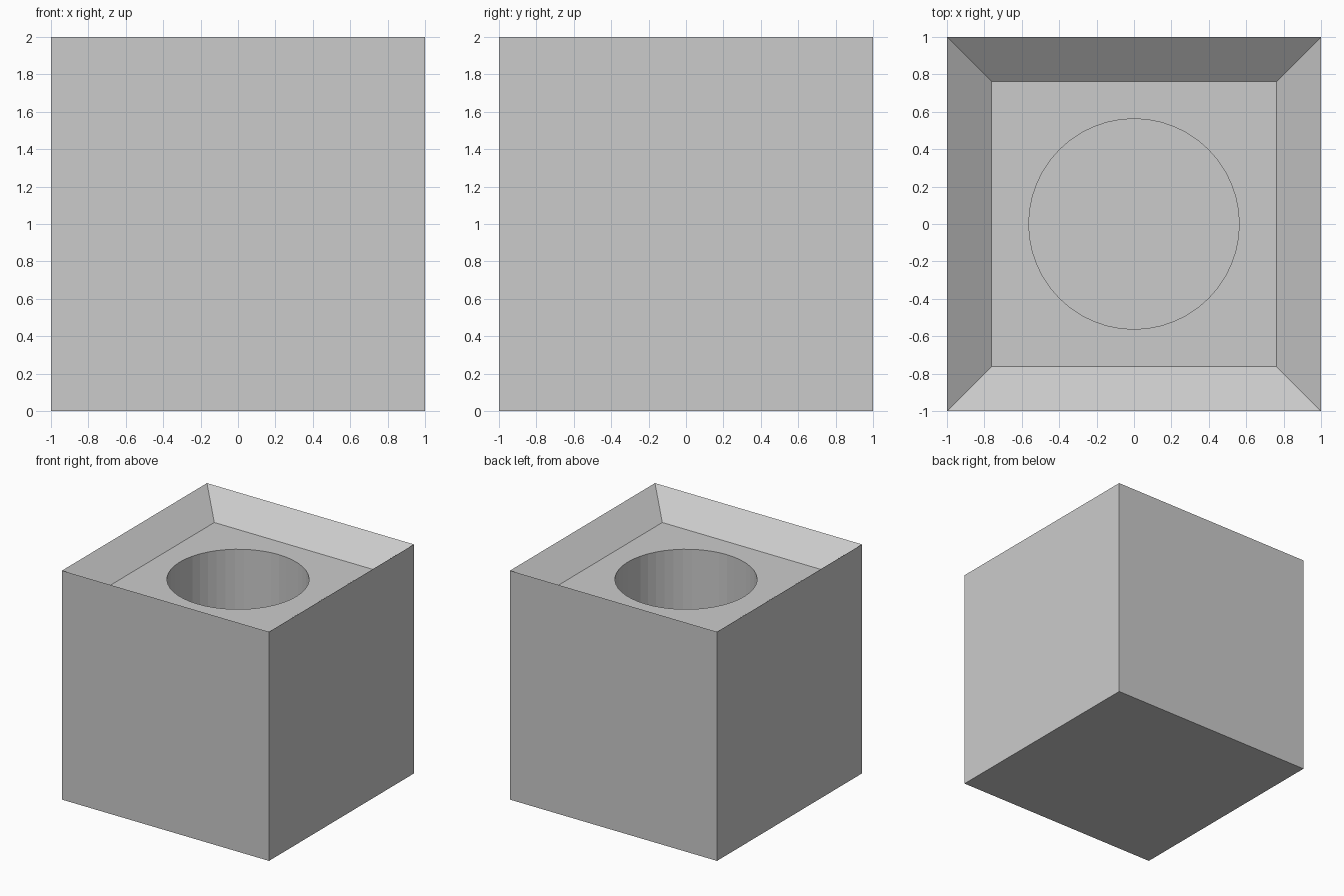
import bpy, bmesh

if "Cube" in bpy.data.objects:
    bpy.data.objects.remove(bpy.data.objects["Cube"])

TOP, LEDGE, HOLE_FLOOR = 2.0, 1.81, 0.5
INNER, RADIUS = 0.665, 0.5625

# Solid block with a shallow sloped recess in the top
bm = bmesh.new()
bmesh.ops.create_cube(bm, size=2.0)
bmesh.ops.translate(bm, verts=bm.verts, vec=(0, 0, 1))
top = next(f for f in bm.faces if f.normal.z > 0.9)
bmesh.ops.inset_region(bm, faces=[top], thickness=1 - INNER, depth=0)
for v in top.verts:
    v.co.z = LEDGE
mesh = bpy.data.meshes.new("planter_block")
bm.to_mesh(mesh)
bm.free()
block = bpy.data.objects.new("planter_block", mesh)
bpy.context.collection.objects.link(block)

# Round blind hole cut down from the recess floor
bpy.ops.mesh.primitive_cylinder_add(vertices=48, radius=RADIUS, depth=TOP,
                                    location=(0, 0, HOLE_FLOOR + TOP / 2))
cutter = bpy.context.object
cutter.name = "hole_cutter"
cutter.hide_render = True
cutter.display_type = 'WIRE'

cut = block.modifiers.new("round_hole", 'BOOLEAN')
cut.operation = 'DIFFERENCE'
cut.solver = 'EXACT'
cut.object = cutter
